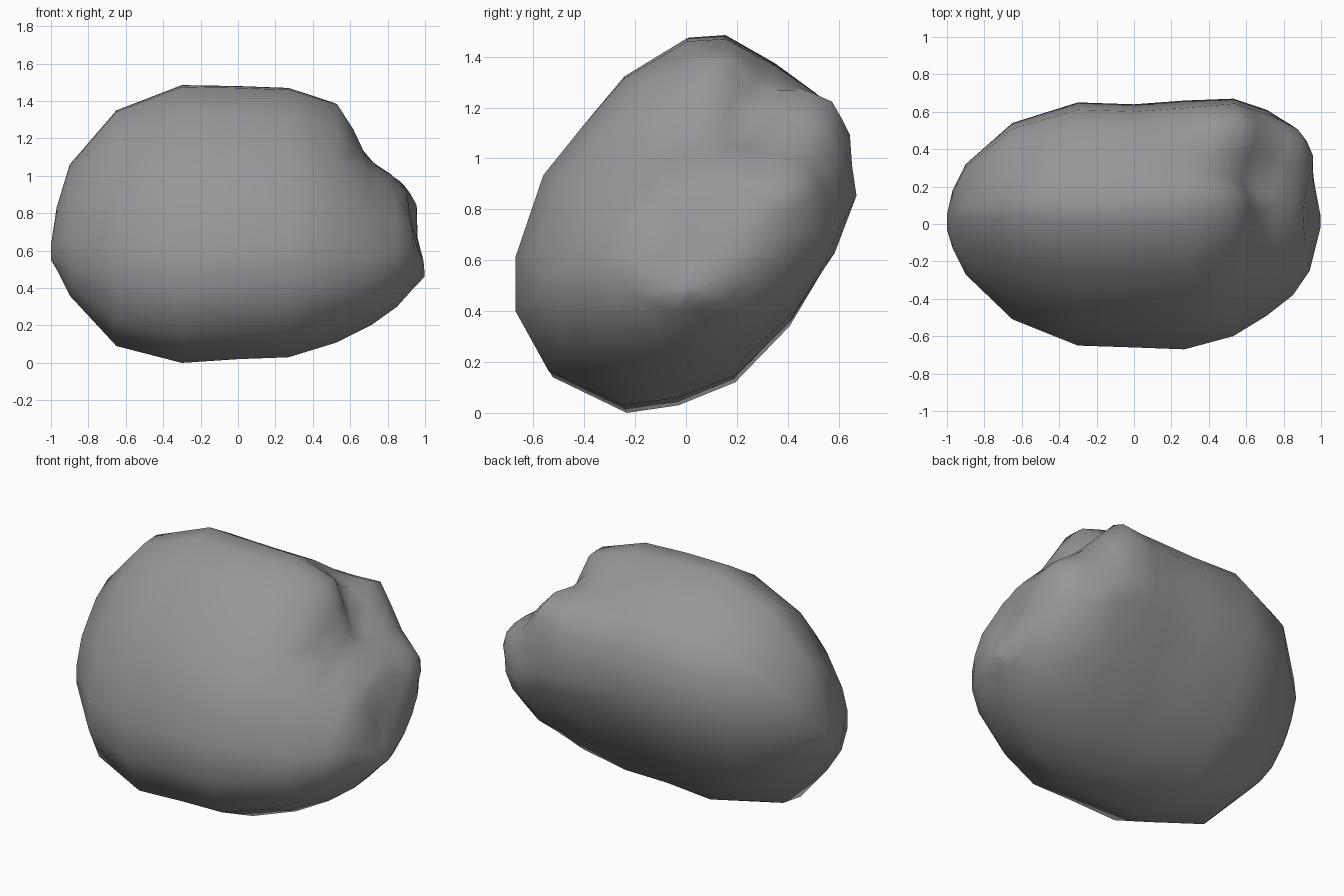
import bpy
import bmesh
import math
from mathutils import Vector

if "Cube" in bpy.data.objects:
    bpy.data.objects.remove(bpy.data.objects["Cube"], do_unlink=True)

# Tilted cross-section outline (y, z)
OUTLINE = [(-.24, 0), (-.03, .03), (.2, .12), (.42, .34), (.58, .6), (.67, .86),
           (.63, 1.13), (.53, 1.25), (.36, 1.37), (.16, 1.48), (.01, 1.47),
           (-.24, 1.32), (-.41, 1.12), (-.56, .93), (-.67, .6), (-.67, .38), (-.54, .14)]

# Sections along the length: x, y low, y high, z low, z high
SECTIONS = [(-1, -.03, .05, .55, .63), (-.97, -.13, .18, .5, .83),
            (-.9, -.27, .32, .36, 1.06), (-.65, -.51, .54, .09, 1.35),
            (-.3, -.65, .65, 0, 1.485), (0, -.66, .64, .02, 1.48),
            (.27, -.67, .66, .03, 1.47), (.53, -.6, .67, .11, 1.39),
            (.71, -.49, .61, .2, 1.13), (.85, -.38, .52, .3, 1.02),
            (.94, -.25, .38, .4, .92), (1, -.02, .06, .46, .56)]


def section_ring(bm, x, y_low, y_high, z_low, z_high):
    """Fit the outline into the given bounds."""
    return [bm.verts.new((x,
                          y_low + (y + .67) / 1.34 * (y_high - y_low),
                          z_low + z / 1.48 * (z_high - z_low)))
            for y, z in OUTLINE]


def falloff(point, start, end, radius):
    """Smooth weight around a line segment."""
    span = end - start
    t = max(0, min(1, (point - start).dot(span) / span.length_squared))
    return math.exp(-((point - start - span * t).length / radius) ** 2)


# Boulder body
bm = bmesh.new()
rings = [section_ring(bm, *section) for section in SECTIONS]
count = len(OUTLINE)
for near, far in zip(rings, rings[1:]):
    for i in range(count):
        j = (i + 1) % count
        bm.faces.new((near[i], near[j], far[j], far[i]))
for ring in (rings[0], rings[-1]):
    bm.faces.new(ring)
bmesh.ops.recalc_face_normals(bm, faces=bm.faces[:])

# Finer mesh on the notched shoulder
shoulder = [e for e in bm.edges
            if all(v.co.x > .2 and v.co.y > -.2 and v.co.z > .5 for v in e.verts)]
bmesh.ops.subdivide_edges(bm, edges=shoulder, cuts=1, use_grid_fill=True)

# Notch in the shoulder, the hollow below it, and the raised lobe behind
centre = Vector((.1, 0, .7))
notch = [Vector(p) for p in ((.5, .32, 1.32), (.7, .2, 1.1))]
hollow = [Vector(p) for p in ((.74, .14, 1.04), (.92, .02, .75))]
lobe = [Vector(p) for p in ((.54, .53, 1.22), (.9, .42, .93))]
for v in bm.verts:
    outward = (v.co - centre).normalized()
    dip = max(.075 * falloff(v.co, *notch, .11), .05 * falloff(v.co, *hollow, .17))
    v.co += outward * (.06 * falloff(v.co, *lobe, .14) - dip)

bmesh.ops.triangulate(bm, faces=bm.faces[:])
mesh = bpy.data.meshes.new("boulder")
bm.to_mesh(mesh)
bm.free()
boulder = bpy.data.objects.new("boulder", mesh)
bpy.context.collection.objects.link(boulder)

# Stone colour
colour = (.31, .31, .32, 1)
stone = bpy.data.materials.new("stone grey")
stone.use_nodes = True
stone.diffuse_color = colour
stone.node_tree.nodes["Principled BSDF"].inputs["Base Color"].default_value = colour
mesh.materials.append(stone)

# Soft shading
bpy.context.view_layer.objects.active = boulder
boulder.select_set(True)
bpy.ops.object.shade_smooth_by_angle(angle=math.radians(60))
